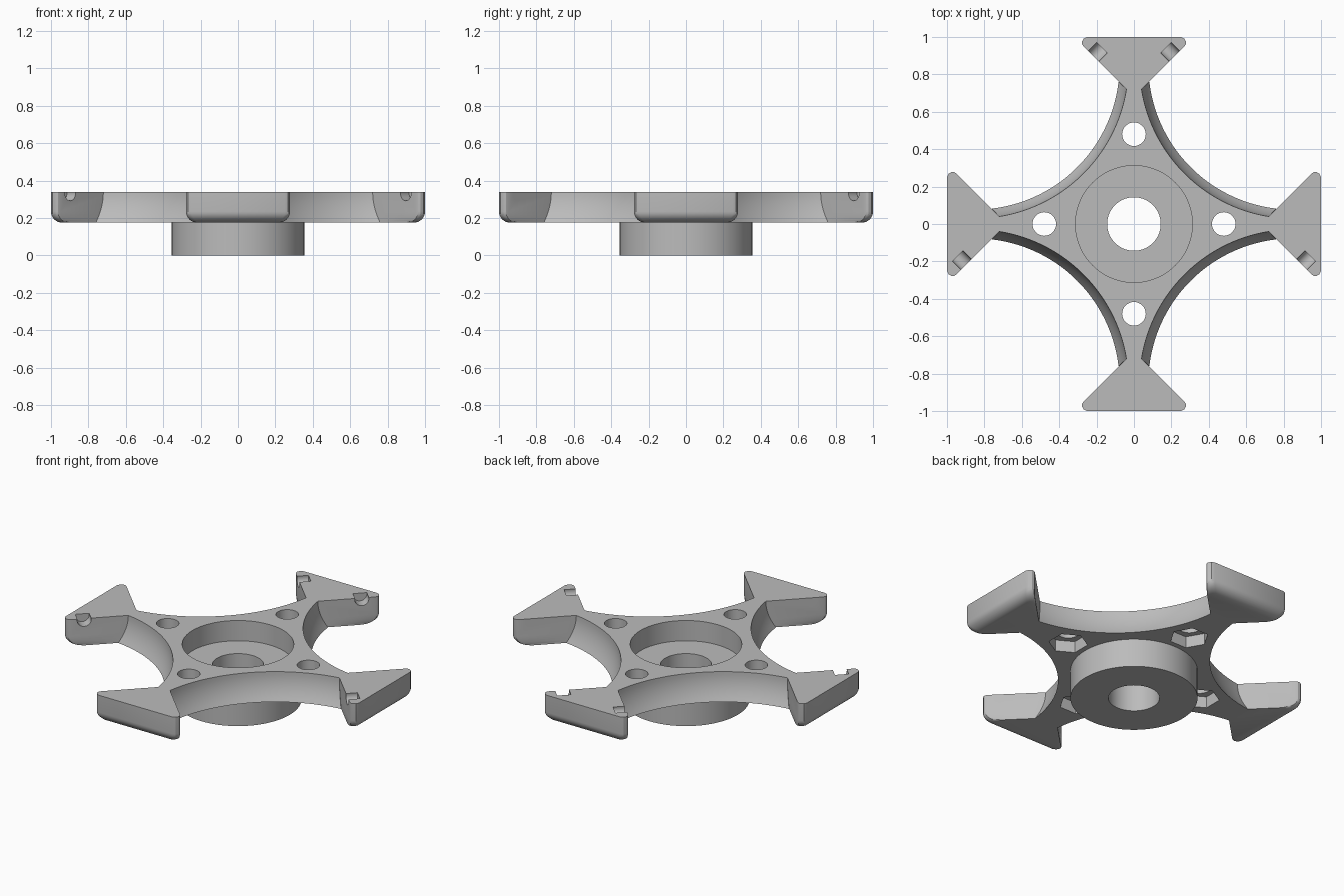
import bpy, bmesh, math
from mathutils import Matrix, Vector

if "Cube" in bpy.data.objects:
    bpy.data.objects.remove(bpy.data.objects["Cube"], do_unlink=True)

TOP, BOTTOM = 0.34, 0.175

grey = bpy.data.materials.new("plain grey")
grey.use_nodes = True
grey.diffuse_color = (0.5, 0.5, 0.5, 1)
grey.node_tree.nodes["Principled BSDF"].inputs["Base Color"].default_value = (0.5, 0.5, 0.5, 1)


def make_object(name, bm):
    bmesh.ops.recalc_face_normals(bm, faces=bm.faces)
    mesh = bpy.data.meshes.new(name)
    bm.to_mesh(mesh)
    bm.free()
    mesh.materials.append(grey)
    obj = bpy.data.objects.new(name, mesh)
    bpy.context.collection.objects.link(obj)
    return obj


def loft(name, levels, turn=0.0):
    """Join a stack of (z, outline) levels into a closed solid."""
    bm = bmesh.new()
    rings = [[bm.verts.new((x, y, z)) for x, y in outline] for z, outline in levels]
    for low, high in zip(rings, rings[1:]):
        n = len(low)
        for i in range(n):
            j = (i + 1) % n
            bm.faces.new((low[i], low[j], high[j], high[i]))
    bm.faces.new(rings[0][::-1])
    bm.faces.new(rings[-1])
    bm.transform(Matrix.Rotation(turn, 4, "Z"))
    return make_object(name, bm)


def cylinder(name, radius, z0, z1, centre=(0, 0), sides=96, phase=0.0):
    ring = [(centre[0] + radius * math.cos(phase + math.tau * i / sides),
             centre[1] + radius * math.sin(phase + math.tau * i / sides)) for i in range(sides)]
    return loft(name, [(z0, ring), (z1, ring)])


def combine(target, tool, operation):
    mod = target.modifiers.new("combine", "BOOLEAN")
    mod.operation, mod.object, mod.solver = operation, tool, "EXACT"
    bpy.context.view_layer.objects.active = target
    bpy.ops.object.modifier_apply(modifier=mod.name)
    bpy.data.objects.remove(tool, do_unlink=True)


# Four-pointed plate with concave sides that flare towards the underside
def plate_outline(flare):
    c, radius, steps = 0.85, 0.82 - flare, 40
    end = 0.72 + flare * 0.85
    a = math.pi + math.asin((c - end) / radius)
    b = 1.5 * math.pi - math.asin((c - end) / radius)
    points = []
    for quarter in range(4):
        rot = Matrix.Rotation(quarter * math.pi / 2, 2)
        for i in range(steps + 1):
            t = b + (a - b) * i / steps
            points.append(rot @ Vector((c + radius * math.cos(t), c + radius * math.sin(t))))
    return points


levels = []
for i in range(9):
    h = i / 8
    levels.append((BOTTOM + (TOP - BOTTOM) * h, plate_outline(0.047 * (1 - h) ** 2)))
body = loft("four_arm_bracket", levels)


# Flared end blocks, with a rounded lower outer edge
def block_outline(inset):
    half = [(0.27, 0.95), (0.278, 0.963), (0.278, 0.976), (0.268, 0.992), (0.25, 1.0)]
    right = [(x - inset, y - inset) for x, y in half]
    left = [(-x, y) for x, y in reversed(right)]
    return [(0, 0.68)] + right + left


block_levels = []
fillet = 0.06
for i in range(9):
    a = math.pi / 2 * i / 8
    block_levels.append((BOTTOM + fillet * (1 - math.cos(a)), block_outline(fillet * (1 - math.sin(a)))))
block_levels.append((TOP, block_outline(0)))

for k in range(4):
    combine(body, loft("end_block", block_levels, k * math.pi / 2), "UNION")

# Central hub with a wide recess and a through bore
combine(body, cylinder("hub", 0.355, 0, 0.2), "UNION")
combine(body, cylinder("recess", 0.312, 0.215, 0.5), "DIFFERENCE")
combine(body, cylinder("bore", 0.143, -0.1, 0.5), "DIFFERENCE")

# Bolt holes with hexagonal nut pockets underneath, and round notches in the blocks
for k in range(4):
    turn = k * math.pi / 2
    spot = (0.48 * math.cos(turn), 0.48 * math.sin(turn))
    combine(body, cylinder("bolt_hole", 0.063, 0.1, 0.5, spot, 48), "DIFFERENCE")
    combine(body, cylinder("nut_pocket", 0.11, 0.1, 0.245, spot, 6, turn + math.pi / 6), "DIFFERENCE")
    for side in (-1, 1):
        bm = bmesh.new()
        bmesh.ops.create_cone(bm, cap_ends=True, segments=32, radius1=0.04, radius2=0.04, depth=0.13)
        outward = Vector((side, -1, 0)).normalized()
        bm.transform(outward.to_track_quat("Z", "Y").to_matrix().to_4x4())
        bm.transform(Matrix.Translation((side * 0.217, 0.897, 0.332)))
        bm.transform(Matrix.Rotation(turn, 4, "Z"))
        combine(body, make_object("notch", bm), "DIFFERENCE")

# Smooth curved walls, crisp edges
bpy.ops.object.select_all(action="DESELECT")
body.select_set(True)
bpy.context.view_layer.objects.active = body
bpy.ops.object.shade_smooth_by_angle(angle=math.radians(30))
